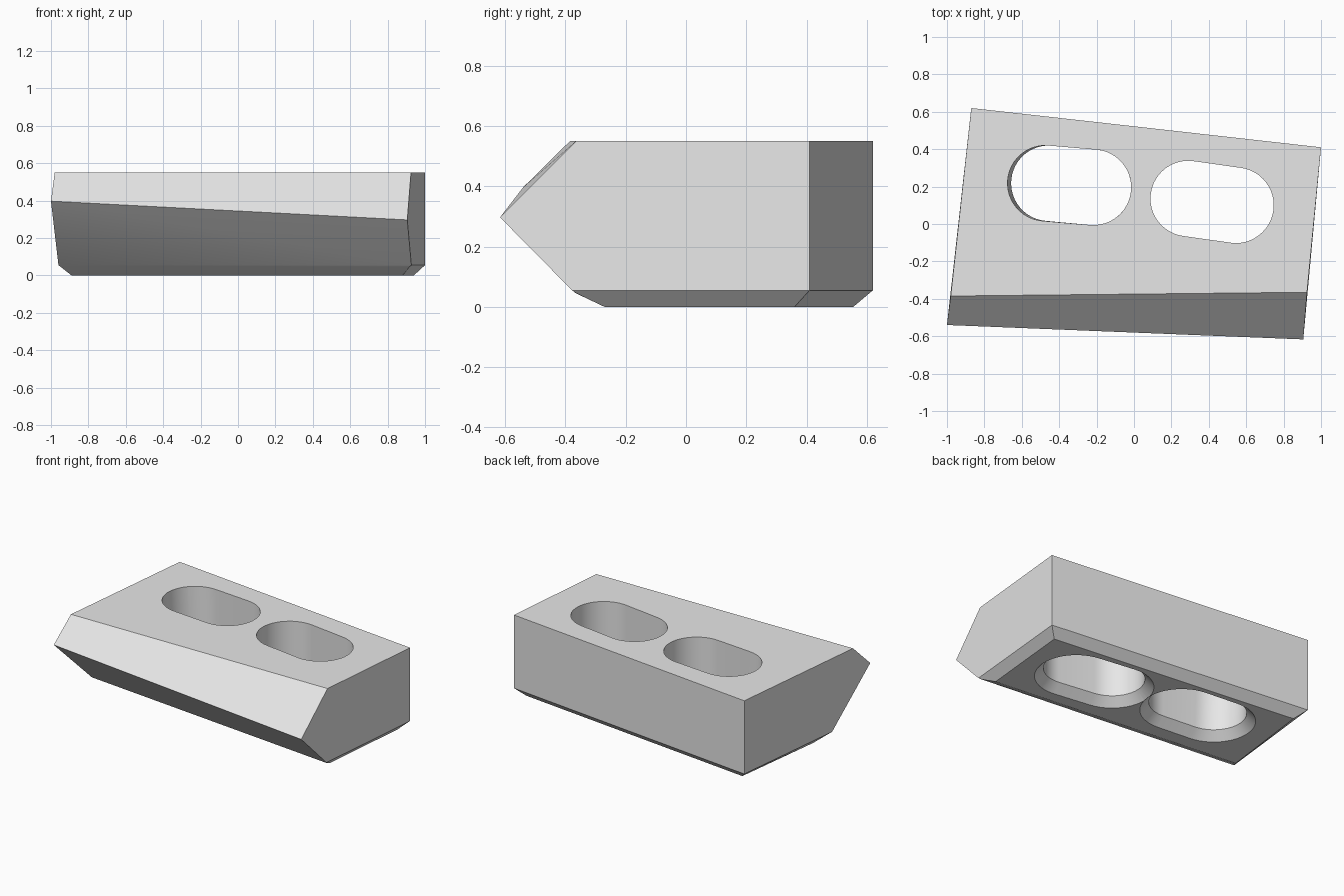
import bpy, bmesh
from math import pi, cos, sin, atan2
from mathutils import Vector

default = bpy.data.objects.get("Cube")
if default:
    bpy.data.objects.remove(default, do_unlink=True)

TOP, EDGE = 0.55, 0.055


def material(name, value):
    mat = bpy.data.materials.new(name)
    mat.use_nodes = True
    colour = (value, value, value, 1)
    mat.diffuse_color = colour
    mat.node_tree.nodes["Principled BSDF"].inputs["Base Color"].default_value = colour
    return mat


def to_object(name, bm):
    bmesh.ops.recalc_face_normals(bm, faces=bm.faces)
    mesh = bpy.data.meshes.new(name)
    bm.to_mesh(mesh)
    bm.free()
    obj = bpy.data.objects.new(name, mesh)
    bpy.context.collection.objects.link(obj)
    return obj


def slot_outline(a, b, radius, steps=24):
    """Points of a rounded slot running from centre a to centre b."""
    turn = atan2(b[1] - a[1], b[0] - a[0])
    points = []
    for centre, start in ((a, turn + pi / 2), (b, turn - pi / 2)):
        for i in range(steps + 1):
            t = start + pi * i / steps
            points.append((centre[0] + radius * cos(t), centre[1] + radius * sin(t)))
    return points


def slot_cutter(name, a, b, radius, lean=0):
    """Lofted slot that flares out through the underside."""
    bm = bmesh.new()
    over = 0.02
    top_a = (a[0] - lean, a[1])
    levels = ((-over, a, radius + EDGE + over), (EDGE, a, radius), (TOP + over, top_a, radius))
    rings = [[bm.verts.new((x, y, z)) for x, y in slot_outline(start, b, r)]
             for z, start, r in levels]
    for low, high in zip(rings, rings[1:]):
        for i in range(len(low)):
            j = (i + 1) % len(low)
            bm.faces.new((low[i], low[j], high[j], high[i]))
    bm.faces.new(rings[0])
    bm.faces.new(rings[-1])
    return to_object(name, bm)


# Wedge-nosed block with skewed sides and a bevelled underside
corners = [(-0.87, 0.62), (1, 0.41)]
hull_points = [(x, y, z) for x, y in corners for z in (EDGE, TOP)]
hull_points += [(0.925, -0.365, TOP), (-0.98, -0.385, TOP)]          # top front edge
hull_points += [(0.905, -0.617, 0.297), (-1, -0.54, 0.397)]          # nose edge
hull_points += [(0.927, -0.378, EDGE), (-0.96, -0.19, EDGE), (0.915, -0.365, 0.045)]
hull_points += [(-0.81, 0.555, 0), (0.94, 0.36, 0), (0.88, -0.27, 0), (-0.89, -0.09, 0)]
bm = bmesh.new()
for p in hull_points:
    bm.verts.new(Vector(p))
bmesh.ops.convex_hull(bm, input=bm.verts)
bmesh.ops.dissolve_limit(bm, angle_limit=0.04, verts=bm.verts, edges=bm.edges)
block = to_object("slotted_block", bm)
block.data.materials.append(material("plain grey", 0.8))

# Two finger slots cut right through
cutters = [
    slot_cutter("right_slot_cutter", (-0.455, 0.218), (-0.217, 0.196), 0.202, lean=0.02),
    slot_cutter("left_slot_cutter", (0.29, 0.136), (0.545, 0.1), 0.202),
]
bpy.context.view_layer.objects.active = block
block.select_set(True)
for cutter in cutters:
    cutter.hide_render = True
    cut = block.modifiers.new("slot", 'BOOLEAN')
    cut.operation = 'DIFFERENCE'
    cut.solver = 'EXACT'
    cut.object = cutter
    bpy.ops.object.modifier_apply(modifier=cut.name)
    bpy.data.objects.remove(cutter, do_unlink=True)

bpy.ops.object.shade_smooth_by_angle(angle=0.3)
